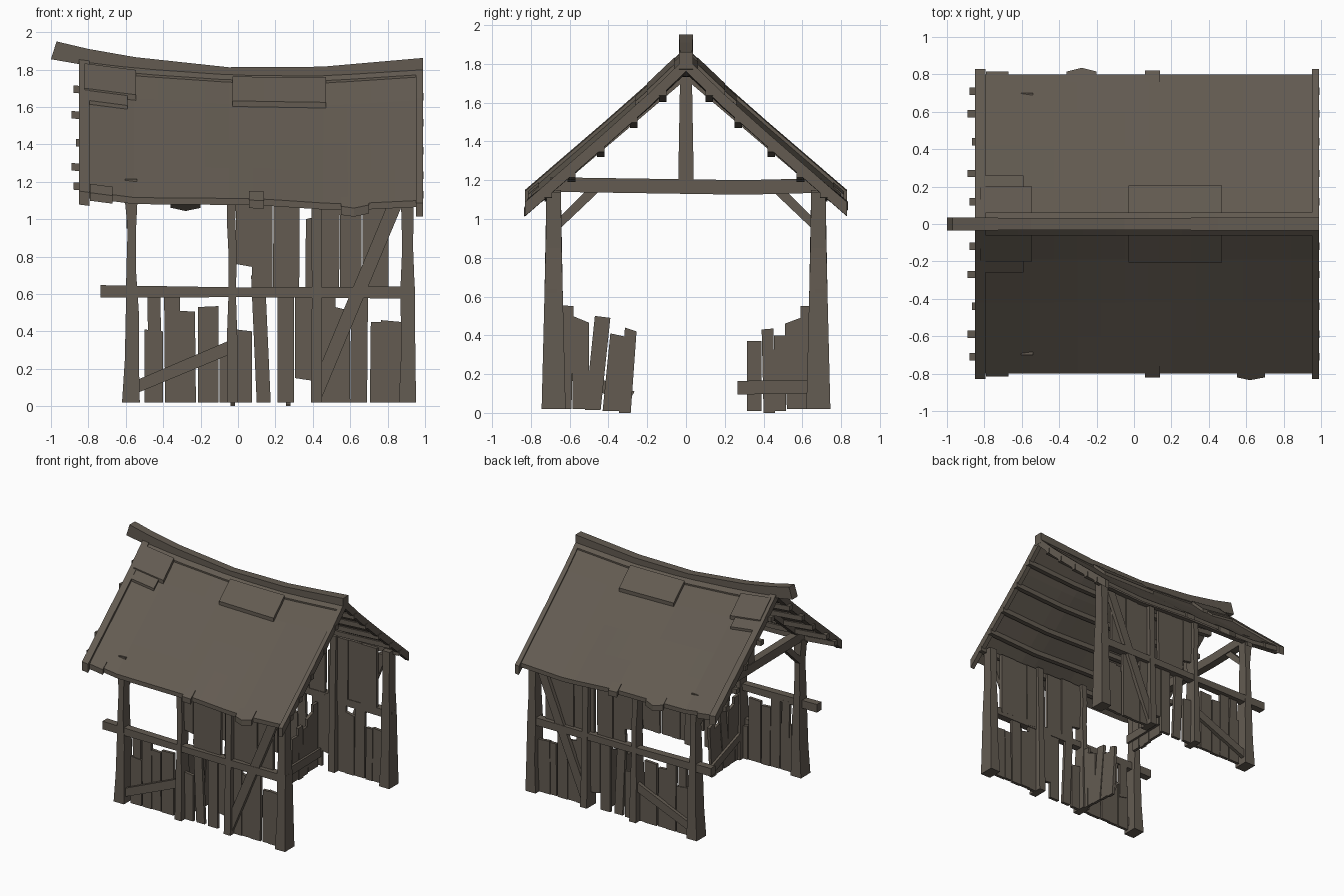
import bpy, bmesh

wood = bpy.data.materials.new("weathered brown wood")
wood.diffuse_color = (0.125, 0.105, 0.083, 1)


def interp(table, v):
    """Piecewise linear lookup, extrapolating past the last point."""
    for (a, fa), (b, fb) in zip(table, table[1:]):
        if v <= b or (b, fb) == table[-1]:
            return fa + (fb - fa) * (v - a) / (b - a)


def loft(name, rings, mirror=False):
    """Skin a list of equal-sized rings, cap the ends; optionally repeat on the other y side."""
    for s in ((1, -1) if mirror else (1,)):
        bm = bmesh.new()
        vs = [[bm.verts.new((x, y * s, z)) for x, y, z in r] for r in rings]
        n = len(vs[0])
        for a, b in zip(vs, vs[1:]):
            for i in range(n):
                j = (i + 1) % n
                bm.faces.new((a[i], a[j], b[j], b[i]))
        bm.faces.new(vs[0])
        bm.faces.new(vs[-1])
        bmesh.ops.recalc_face_normals(bm, faces=bm.faces)
        label = name if not mirror else ("front_" if s == 1 else "back_") + name
        me = bpy.data.meshes.new(label)
        bm.to_mesh(me)
        bm.free()
        me.materials.append(wood)
        bpy.context.collection.objects.link(bpy.data.objects.new(label, me))


def plate_xz(name, poly, y0, y1, mirror=True):
    loft(name, [[(x, y, z) for x, z in poly] for y in (y0, y1)], mirror)


def plate_yz(name, poly, x0, x1, mirror=False):
    loft(name, [[(x, y, z) for y, z in poly] for x in (x0, x1)], mirror)


# Sagging roof surface
RIDGE = [(-0.82, 1.86), (-0.55, 1.825), (0, 1.785), (0.45, 1.785), (0.97, 1.82)]
EAVE = [(-0.82, 1.15), (-0.55, 1.115), (0.1, 1.11), (0.55, 1.08), (0.97, 1.10)]
FALL = [(0, 0), (0.19, 0.255), (0.42, 0.54), (0.8, 1)]


def roof_z(x, y):
    r = interp(RIDGE, x)
    return r - (r - interp(EAVE, x)) * interp(FALL, abs(y))


def roof_ring(x, ys, up, down):
    return ([(x, y, roof_z(x, y) + up) for y in ys] +
            [(x, y, roof_z(x, y) - down) for y in reversed(ys)])


def span(a, b, n):
    return [a + (b - a) * i / n for i in range(n + 1)]


full = [-0.8, -0.6, -0.42, -0.19, 0, 0.19, 0.42, 0.6, 0.8]
loft("roof", [roof_ring(x, full, 0, 0.035) for x in span(-0.81, 0.965, 14)])

# Rake boards on both gable ends
rake = [-0.83] + full[1:-1] + [0.83]
loft("left_rake_board", [roof_ring(x, rake, 0.022, 0.05) for x in (-0.85, -0.795)])
loft("right_rake_board", [roof_ring(x, rake, 0.012, 0.06) for x in (0.952, 0.988)])

# Roof patches and ragged eave pieces
for x0, x1, y0, y1, up in [(-0.03, 0.47, 0.06, 0.205, 0.03), (-0.82, -0.545, 0.06, 0.2, 0.03),
                           (-0.8, -0.59, 0.2, 0.26, 0.02)]:
    loft("roof_patch", [roof_ring(x, [-y0, -y1], up, 0.01) for x in span(x0, x1, 3)], True)
for x0, x1, y1 in [(0.06, 0.14, 0.82), (-0.79, -0.67, 0.815)]:
    loft("eave_scrap", [roof_ring(x, [-0.76, -y1], 0.008, 0.035) for x in (x0, x1)], True)
loft("front_eave_scrap", [roof_ring(x, [-0.76, -y], 0.006, 0.04)
                          for x, y in ((0.55, 0.82), (0.62, 0.835), (0.7, 0.82))])
loft("back_eave_scrap", [roof_ring(x, [0.76, y], 0.006, 0.04)
                         for x, y in ((-0.36, 0.815), (-0.28, 0.835), (-0.2, 0.815))])

# Purlins under the roof, ends poking out on the left
for y, x0 in [(0.12, -0.88), (0.27, -0.89), (0.44, -0.865), (0.59, -0.89), (0.71, -0.88)]:
    rings = []
    for x in span(x0, 0.993, 8):
        z = roof_z(max(x, -0.82), y) - 0.03
        rings.append([(x, -y - 0.02, z), (x, -y + 0.02, z), (x, -y + 0.02, z - 0.04), (x, -y - 0.02, z - 0.04)])
    loft("purlin", rings, True)

# Bent ridge beam
ridge = []
for x, top, h, w in [(-0.99, 1.95, 0.095, 0.036), (-0.8, 1.91, 0.09, 0.034), (-0.55, 1.866, 0.09, 0.032),
                     (-0.05, 1.812, 0.08, 0.032), (0.45, 1.815, 0.08, 0.034), (0.99, 1.862, 0.09, 0.036)]:
    dx = 0.02 if x < -0.9 else 0
    ridge.append([(x + dx, -w, top), (x + dx, w, top), (x - dx / 2, w, top - h), (x - dx / 2, -w, top - h)])
loft("ridge_beam", ridge)
loft("ridge_cap", [roof_ring(x, [-0.062, 0, 0.062], 0.012, 0.02) for x in span(-0.8, 0.96, 10)])

# Crooked posts: rows of (z, x0, x1)
POSTS = {
    "left_post": [(0.02, -0.62, -0.525), (0.25, -0.605, -0.53), (0.5, -0.6, -0.53), (0.72, -0.597, -0.545),
                  (0.95, -0.59, -0.545), (1.15, -0.61, -0.535)],
    "middle_post": [(0.02, -0.06, 0.0), (0.35, -0.06, -0.003), (0.62, -0.05, -0.012), (0.8, -0.05, -0.005),
                    (1.0, -0.06, -0.015), (1.15, -0.055, -0.005)],
    "inner_post": [(0.02, 0.39, 0.45), (0.6, 0.395, 0.445), (1.14, 0.392, 0.447)],
    "right_post": [(0.02, 0.86, 0.952), (0.3, 0.873, 0.948), (0.62, 0.868, 0.945), (0.85, 0.878, 0.936),
                   (1.14, 0.87, 0.94)]}
for name, rows in POSTS.items():
    rings = []
    for z, x0, x1 in rows:
        ya, yb = -0.745 + 0.025 * min(z, 1), -0.62 - 0.025 * min(z, 1)
        rings.append([(x0, ya, z), (x1, ya, z), (x1, yb, z), (x0, yb, z)])
    loft(name, rings, True)

# Side rails and diagonal braces
plate_xz("rail", [(-0.735, 0.58), (0.0, 0.583), (0.945, 0.575), (0.945, 0.64), (0.0, 0.635), (-0.735, 0.647)],
         -0.725, -0.665)
plate_xz("long_brace", [(0.45, 0.05), (0.45, 0.24), (0.80, 1.08), (0.88, 1.08)], -0.722, -0.69)
plate_xz("short_brace", [(-0.54, 0.07), (-0.54, 0.14), (-0.06, 0.345), (-0.06, 0.27)], -0.722, -0.69)

# Wall boards: (bottom x, top x, width, bottom z, top-left z, top-right z)
BOARDS = [
    (-0.5, -0.5, 0.1, 0.02, 0.41, 0.40), (-0.48, -0.485, 0.07, 0.3, 0.6, 0.6), (-0.39, -0.395, 0.085, 0.02, 0.59, 0.59),
    (-0.305, -0.31, 0.08, 0.02, 0.51, 0.505), (-0.215, -0.215, 0.11, 0.02, 0.53, 0.535), (-0.1, -0.1, 0.045, 0.02, 0.3, 0.29),
    (-0.01, -0.01, 0.085, 0.02, 0.41, 0.40), (0.1, 0.07, 0.075, 0.02, 0.7, 0.68), (0.21, 0.21, 0.09, 0.02, 0.62, 0.62),
    (0.305, 0.305, 0.1, 0.15, 0.62, 0.62), (-0.01, -0.01, 0.085, 0.76, 1.14, 1.14), (0.075, 0.075, 0.11, 0.62, 1.14, 1.14),
    (0.187, 0.19, 0.14, 0.62, 1.13, 1.13), (0.36, 0.363, 0.04, 0.6, 1.0, 1.01),
    (0.44, 0.44, 0.08, 0.02, 0.6, 0.6), (0.52, 0.52, 0.08, 0.02, 0.53, 0.51), (0.6, 0.605, 0.09, 0.02, 0.6, 0.6),
    (0.705, 0.71, 0.06, 0.02, 0.45, 0.45), (0.76, 0.765, 0.11, 0.02, 0.46, 0.45),
    (0.44, 0.445, 0.1, 0.6, 1.13, 1.13), (0.545, 0.545, 0.115, 0.62, 1.13, 1.13), (0.665, 0.665, 0.14, 0.62, 1.13, 1.13)]
for i, (xb, xt, w, z0, zl, zr) in enumerate(BOARDS):
    y = -0.695 + 0.006 * (i % 2)
    plate_xz("wall_board", [(xb, z0), (xb + w, z0 - (0.015 if z0 > 0.1 else 0)), (xt + w, zr), (xt, zl)], y, y + 0.025)

# Broken partition stubs, one per side, offset along the length
STUB_FRONT = [(-0.65, -0.64, 0.06, 0.02, 0.555, 0.55), (-0.585, -0.585, 0.085, 0.02, 0.50, 0.465),
              (-0.52, -0.47, 0.08, 0.015, 0.50, 0.49), (-0.43, -0.39, 0.09, 0.01, 0.41, 0.39),
              (-0.345, -0.315, 0.06, 0.0, 0.44, 0.42)]
STUB_BACK = [(0.315, 0.315, 0.075, 0.01, 0.37, 0.37), (0.40, 0.39, 0.06, 0.0, 0.43, 0.435),
             (0.455, 0.455, 0.06, 0.01, 0.40, 0.40), (0.52, 0.51, 0.08, 0.02, 0.46, 0.49),
             (0.59, 0.59, 0.06, 0.02, 0.55, 0.55)]
for name, x, boards in (("front", -0.04, STUB_FRONT), ("back", 0.257, STUB_BACK)):
    for yb, yt, w, z0, zl, zr in boards:
        plate_yz(name + "_partition_board", [(yb, z0), (yb + w, z0), (yt + w, zr), (yt, zl)], x, x + 0.024)
plate_yz("front_partition_rung", [(-0.65, 0.19), (-0.65, 0.25), (-0.265, 0.11), (-0.30, 0.05)], -0.06, -0.04)
plate_yz("back_partition_rung", [(0.265, 0.095), (0.265, 0.165), (0.66, 0.17), (0.66, 0.1)], 0.281, 0.30)

# Left gable truss: tie beam, king post, rafters, knee braces
plate_yz("tie_beam", [(-0.7, 1.14), (0.3, 1.125), (0.7, 1.135), (0.7, 1.21), (0.3, 1.20), (-0.7, 1.215)], -0.605, -0.54)
plate_yz("king_post", [(-0.04, 1.2), (0.04, 1.2), (0.03, 1.77), (-0.03, 1.77)], -0.6, -0.545)
plate_yz("truss_rafter", [(0, 1.79), (-0.74, 1.15), (-0.74, 1.09), (0, 1.72)], -0.6, -0.55, True)
plate_yz("knee_brace", [(-0.65, 0.95), (-0.65, 1.01), (-0.52, 1.14), (-0.45, 1.14)], -0.595, -0.55, True)
